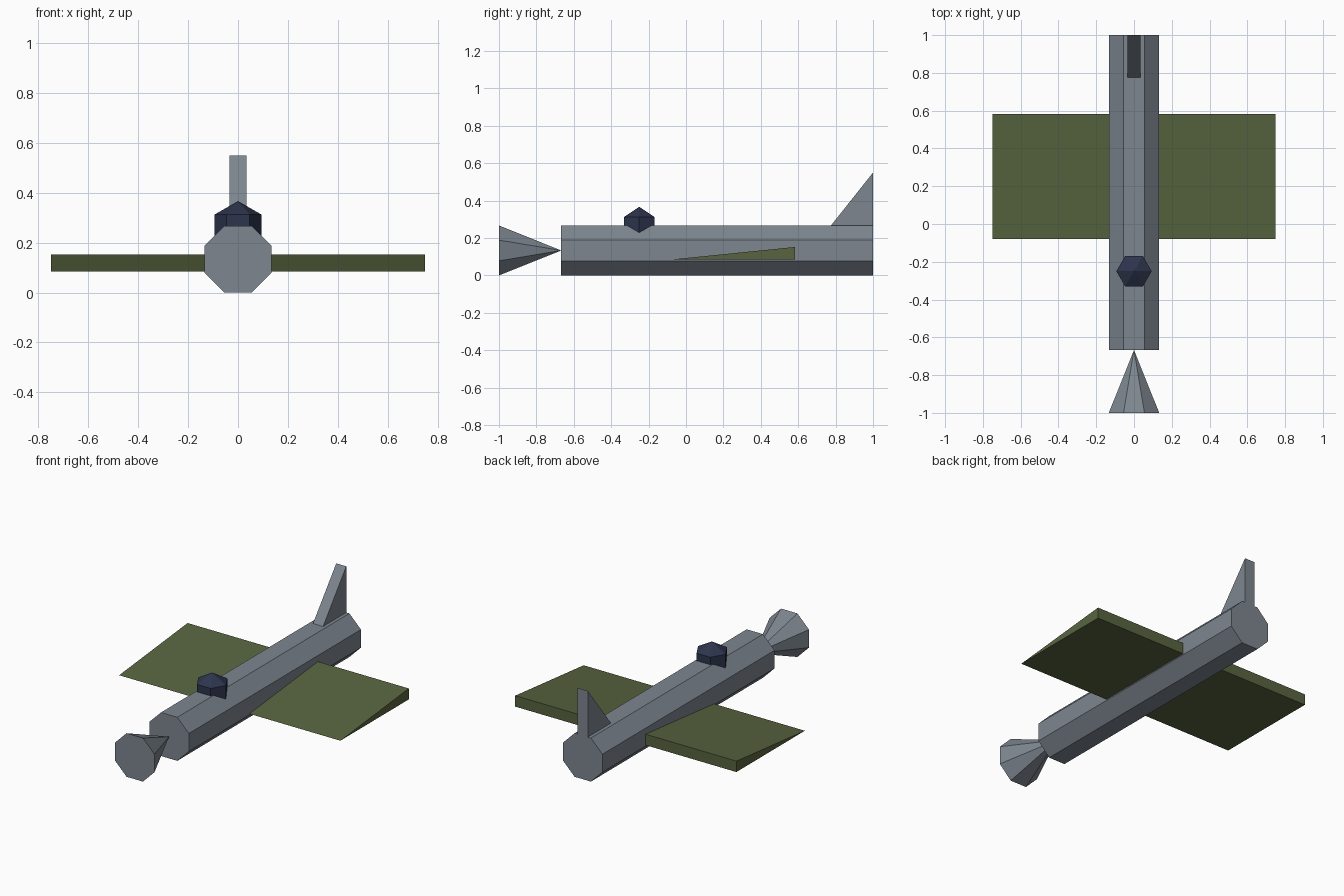
import bpy, bmesh
from math import cos, sin, pi
from mathutils import Matrix

cube = bpy.data.objects.get("Cube")
if cube:
    bpy.data.objects.remove(cube, do_unlink=True)


def material(name, rgb):
    mat = bpy.data.materials.new(name)
    mat.use_nodes = True
    mat.diffuse_color = (*rgb, 1)
    mat.node_tree.nodes["Principled BSDF"].inputs["Base Color"].default_value = (*rgb, 1)
    return mat


grey = material("slate grey", (0.205, 0.238, 0.275))
olive = material("olive green", (0.098, 0.127, 0.050))
navy = material("dark navy", (0.027, 0.035, 0.075))


def finish(name, bm, mat):
    bmesh.ops.remove_doubles(bm, verts=bm.verts, dist=1e-4)
    bmesh.ops.recalc_face_normals(bm, faces=bm.faces)
    mesh = bpy.data.meshes.new(name)
    bm.to_mesh(mesh)
    bm.free()
    mesh.materials.append(mat)
    obj = bpy.data.objects.new(name, mesh)
    bpy.context.collection.objects.link(obj)
    return obj


def lathe(name, profile, sides, phase, matrix, mat):
    """Faceted solid around local z from (radius, height) pairs; zero radius is a tip."""
    bm = bmesh.new()
    rings = []
    for radius, height in profile:
        if radius == 0:
            rings.append([bm.verts.new((0, 0, height))] * sides)
            continue
        angles = [phase + 2 * pi * i / sides for i in range(sides)]
        rings.append([bm.verts.new((radius * cos(a), radius * sin(a), height)) for a in angles])
    for low, high in zip(rings, rings[1:]):
        for i in range(sides):
            j = (i + 1) % sides
            bm.faces.new(dict.fromkeys((low[i], low[j], high[j], high[i])))
    for ring, (radius, _) in ((rings[0], profile[0]), (rings[-1], profile[-1])):
        if radius:
            bm.faces.new(ring)
    bm.transform(matrix)
    return finish(name, bm, mat)


def wedge(name, side_profile, half_width, mat):
    """Side outline of (y, z) points extruded symmetrically across x."""
    bm = bmesh.new()
    face = bm.faces.new([bm.verts.new((-half_width, y, z)) for y, z in side_profile])
    out = bmesh.ops.extrude_face_region(bm, geom=[face], use_keep_orig=True)
    moved = [v for v in out["geom"] if isinstance(v, bmesh.types.BMVert)]
    bmesh.ops.translate(bm, verts=moved, vec=(2 * half_width, 0, 0))
    return finish(name, bm, mat)


# Octagonal body and reversed nose cone, both lying along y
apothem = 0.1335
radius = apothem / cos(pi / 8)
along_y = Matrix.Translation((0, 0, apothem)) @ Matrix.Rotation(-pi / 2, 4, "X")
lathe("fuselage", [(radius, -0.667), (radius, 1)], 8, pi / 8, along_y, grey)
lathe("nose_cone", [(radius, -1), (0, -0.667)], 8, pi / 8, along_y, grey)

# Six-sided faceted canopy sunk into the body
r = 0.108
canopy_profile = [(0, -r), (r * sin(pi / 3), -r / 2), (r * sin(pi / 3), r / 2), (0, r)]
lathe("canopy", canopy_profile, 6, 0, Matrix.Translation((0, -0.25, 0.259)), navy)

# Full-span wing and tail fin
wedge("wing", [(-0.08, 0.085), (0.583, 0.085), (0.583, 0.152)], 0.75, olive)
wedge("tail_fin", [(0.775, 0.267), (1, 0.267), (1, 0.55)], 0.034, grey)
